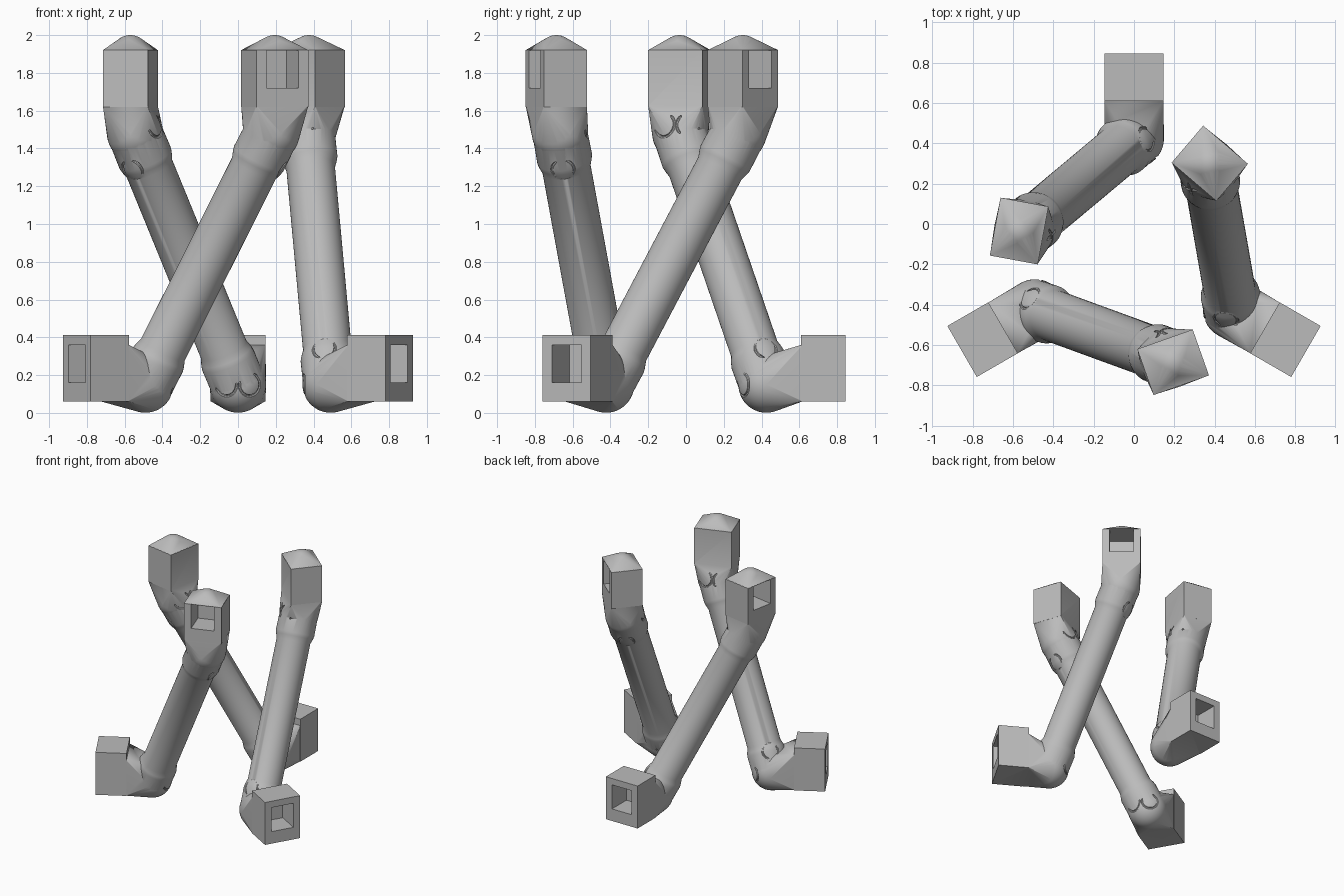
import bpy, bmesh, math
from mathutils import Vector, Matrix

if "Cube" in bpy.data.objects:
    bpy.data.objects.remove(bpy.data.objects["Cube"])

grey = bpy.data.materials.new("plain grey")
grey.use_nodes = True
grey.diffuse_color = (0.5, 0.5, 0.5, 1)
grey.node_tree.nodes["Principled BSDF"].inputs["Base Color"].default_value = (0.5, 0.5, 0.5, 1)

FOOT = Vector((0, 0.426, 0.15))          # lower elbow centre
HEAD = Vector((-0.545, -0.03, 1.48))     # upper elbow centre
AXIS = (HEAD - FOOT).normalized()
LENGTH = (HEAD - FOOT).length
R, TUBE = 0.148, 0.129
TURN = Matrix.Translation((-0.57, -0.035, 0)) @ Matrix.Rotation(math.radians(79.5), 4, "Z")


def make(name, bm):
    mesh = bpy.data.meshes.new(name)
    bmesh.ops.recalc_face_normals(bm, faces=bm.faces)
    bm.to_mesh(mesh)
    bm.free()
    mesh.materials.append(grey)
    ob = bpy.data.objects.new(name, mesh)
    bpy.context.collection.objects.link(ob)
    return ob


def box(name, lo, hi, mat=Matrix()):
    bm = bmesh.new()
    lo, hi = Vector(lo), Vector(hi)
    size = Matrix.Diagonal((hi - lo).to_4d())
    size[3][3] = 1
    bmesh.ops.create_cube(bm, size=1, matrix=mat @ Matrix.Translation((lo + hi) / 2) @ size)
    return make(name, bm)


def hull(name, lo, hi, centre, radius, mat=Matrix()):
    """Convex skin around a thin plate and a ball."""
    bm = bmesh.new()
    bmesh.ops.create_uvsphere(bm, u_segments=40, v_segments=24, radius=radius,
                              matrix=Matrix.Translation(centre))
    # Keep only the ball's points so that the skin is the sole surface
    bmesh.ops.delete(bm, geom=bm.edges[:], context="EDGES_FACES")
    for x in (lo[0], hi[0]):
        for y in (lo[1], hi[1]):
            for z in (lo[2], hi[2]):
                bm.verts.new(mat @ Vector((x, y, z)))
    bmesh.ops.convex_hull(bm, input=bm.verts[:])
    loose = [v for v in bm.verts if not v.link_faces]
    bmesh.ops.delete(bm, geom=loose, context="VERTS")
    return make(name, bm)


def lathe(name, profile, mat):
    """Closed solid turned around the local z axis."""
    bm = bmesh.new()
    verts = [bm.verts.new((r, 0, z)) for r, z in profile]
    edges = [bm.edges.new(p) for p in zip(verts, verts[1:])]
    bmesh.ops.spin(bm, geom=verts + edges, cent=(0, 0, 0), axis=(0, 0, 1),
                   angle=math.tau, steps=48)
    bmesh.ops.remove_doubles(bm, verts=bm.verts, dist=0.0001)
    bmesh.ops.transform(bm, matrix=mat, verts=bm.verts)
    return make(name, bm)


def ring(point, normal):
    """Thin round cutter lying on the surface."""
    n = Vector(normal).normalized()
    mat = Matrix.Translation(point) @ n.to_track_quat("Z", "Y").to_matrix().to_4x4()
    sides = 8
    prof = [(0.06 + 0.008 * math.cos(i * math.tau / sides),
             0.008 * math.sin(i * math.tau / sides)) for i in range(sides + 1)]
    return lathe("ring_cutter", prof, mat)


def combine(body, other, operation):
    other.hide_render = True
    mod = body.modifiers.new("join", "BOOLEAN")
    mod.operation, mod.solver, mod.object = operation, "EXACT", other
    bpy.context.view_layer.objects.active = body
    bpy.ops.object.modifier_apply(modifier=mod.name)
    bpy.data.objects.remove(other)


# Tube with a swollen collar at each end
along = Matrix.Translation(FOOT) @ AXIS.to_track_quat("Z", "Y").to_matrix().to_4x4()
half = [(0, 0), (R - 0.003, 0), (R - 0.001, 0.15), (R - 0.007, 0.175), (TUBE, 0.21)]
strut = lathe("strut_back", half + [(r, LENGTH - z) for r, z in reversed(half)], along)

# Lower elbow and end block, upper elbow, block and rounded cap
W = 0.145
D = 0.12
solids = [
    hull("foot_elbow", (-W, 0.61, 0.062), (W, 0.62, 0.36), FOOT, R + 0.001),
    box("foot_block", (-W - 0.001, 0.61, 0.06), (W + 0.001, 0.845, 0.413)),
    hull("head_elbow", (-W, -D, 1.62), (W, D, 1.63), HEAD, R + 0.001, TURN),
    box("head_block", (-W - 0.001, -D - 0.001, 1.62), (W + 0.001, D + 0.001, 1.92), TURN),
    hull("head_cap", (-W, -D, 1.91), (W, D, 1.921), TURN @ Vector((0, 0, 1.9)), 0.1, TURN),
]
for part in solids:
    combine(strut, part, "UNION")

# Square sockets in the outward faces
S = 0.09
combine(strut, box("foot_socket", (-S, 0.655, 0.16), (S, 0.9, 0.36)), "DIFFERENCE")
combine(strut, box("head_socket", (-S, D - 0.19, 1.72), (S, 0.2, 1.918), TURN), "DIFFERENCE")

# Round grooves on the elbows and collars
inward = TURN.to_3x3() @ Vector((0, -1, 0))
for side in (-1, 1):
    n = Vector((side * 0.45, -0.89, 0)).normalized()
    combine(strut, ring(FOOT + n * (R - 0.012), n), "DIFFERENCE")
    n = Matrix.Rotation(side * 0.48, 3, "Z") @ inward + Vector((0, 0, 0.3))
    n.normalize()
    combine(strut, ring(HEAD + n * (R - 0.012), n), "DIFFERENCE")
for base, hint in ((FOOT + AXIS * 0.15, (0.85, 0.3, 0.45)),
                   (HEAD - AXIS * 0.15, (-0.55, -0.8, -0.4))):
    n = Vector(hint)
    n = (n - AXIS * n.dot(AXIS)).normalized()
    combine(strut, ring(base + n * (R - 0.012), n), "DIFFERENCE")

bpy.ops.object.select_all(action="DESELECT")
strut.select_set(True)
bpy.context.view_layer.objects.active = strut
bpy.ops.object.shade_smooth_by_angle(angle=math.radians(30))

# Three struts around a shared vertical axis
centre = Matrix.Translation((0, -0.14, 0))
for name, turn in (("strut_right", 120), ("strut_left", 240)):
    copy = strut.copy()
    copy.name = name
    copy.matrix_world = centre @ Matrix.Rotation(math.radians(turn), 4, "Z") @ centre.inverted()
    bpy.context.collection.objects.link(copy)
